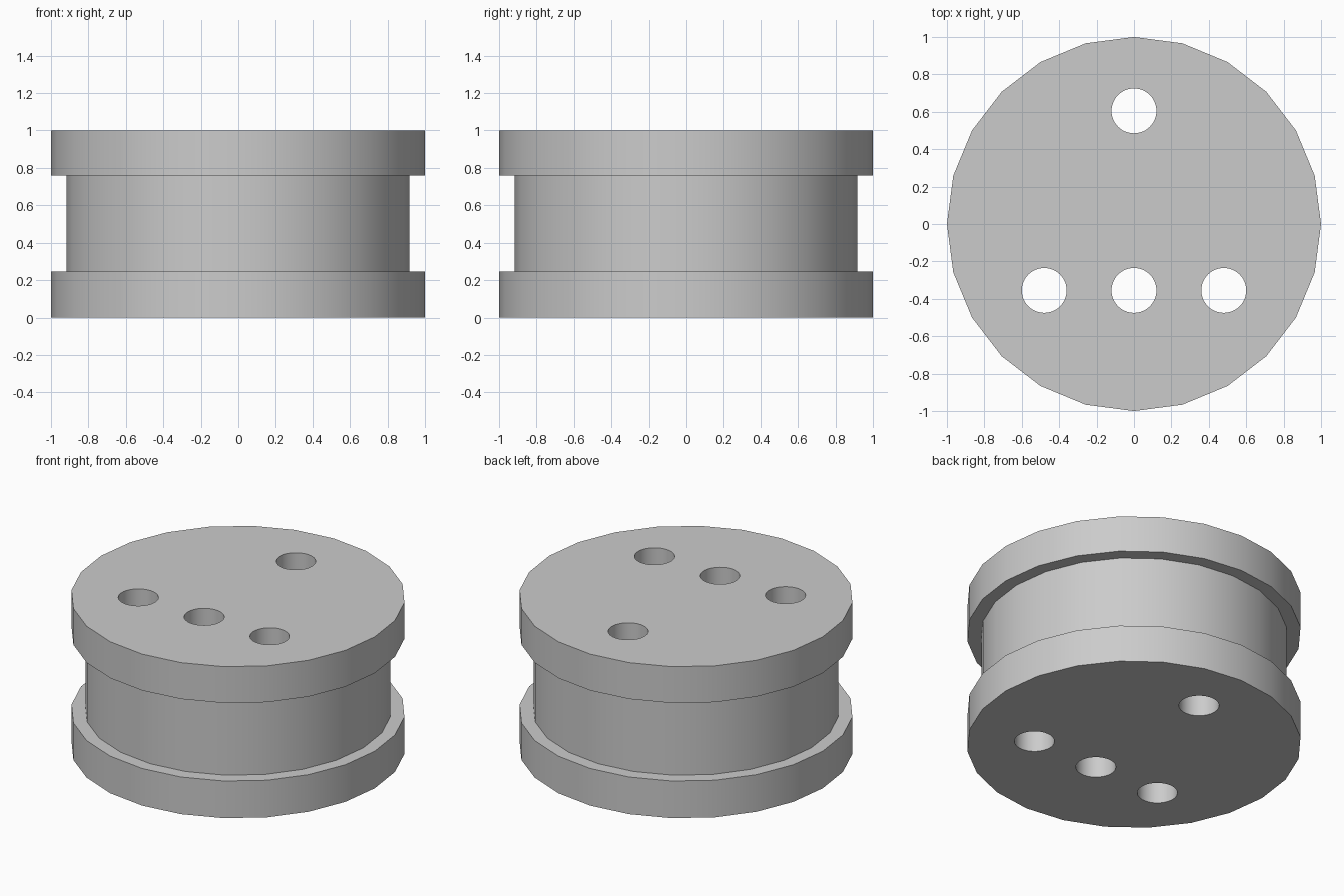
import bpy
import bmesh
import math
from mathutils import Matrix

if "Cube" in bpy.data.objects:
    bpy.data.objects.remove(bpy.data.objects["Cube"], do_unlink=True)

SIDES = 24
HOLE_RADIUS = 0.12
HOLES = [(0, 0.605), (-0.48, -0.355), (0, -0.355), (0.48, -0.355)]
# Half outline of the spool as (radius, height)
PROFILE = [(1, 0), (1, 0.245), (0.917, 0.245), (0.917, 0.76), (1, 0.76), (1, 1)]

grey = bpy.data.materials.new("plain grey")
grey.use_nodes = True
colour = (0.6, 0.6, 0.6, 1)
grey.diffuse_color = colour
grey.node_tree.nodes["Principled BSDF"].inputs["Base Color"].default_value = colour


def make_object(name, bm):
    bmesh.ops.recalc_face_normals(bm, faces=bm.faces)
    mesh = bpy.data.meshes.new(name)
    bm.to_mesh(mesh)
    bm.free()
    mesh.materials.append(grey)
    obj = bpy.data.objects.new(name, mesh)
    bpy.context.collection.objects.link(obj)
    return obj


# Grooved spool body: rings joined by side walls and closed with two caps
bm = bmesh.new()
rings = []
for radius, height in PROFILE:
    angles = [math.tau * i / SIDES for i in range(SIDES)]
    rings.append([bm.verts.new((radius * math.cos(a), radius * math.sin(a), height))
                  for a in angles])
for low, high in zip(rings, rings[1:]):
    for i in range(SIDES):
        j = (i + 1) % SIDES
        bm.faces.new((low[i], low[j], high[j], high[i]))
bm.faces.new(rings[0])
bm.faces.new(rings[-1])
body = make_object("spool_body", bm)

# Four round through holes
bm = bmesh.new()
for x, y in HOLES:
    bmesh.ops.create_cone(bm, cap_ends=True, segments=48, radius1=HOLE_RADIUS,
                          radius2=HOLE_RADIUS, depth=1.4,
                          matrix=Matrix.Translation((x, y, 0.5)))
cutter = make_object("hole_cutter", bm)
cutter.hide_render = True

cut = body.modifiers.new("holes", "BOOLEAN")
cut.operation = "DIFFERENCE"
cut.solver = "EXACT"
cut.object = cutter

bpy.ops.object.select_all(action="DESELECT")
body.select_set(True)
bpy.context.view_layer.objects.active = body
bpy.ops.object.modifier_apply(modifier=cut.name)
bpy.data.objects.remove(cutter, do_unlink=True)

# Smooth round walls, crisp rims
bpy.ops.object.shade_smooth_by_angle(angle=math.radians(30))
